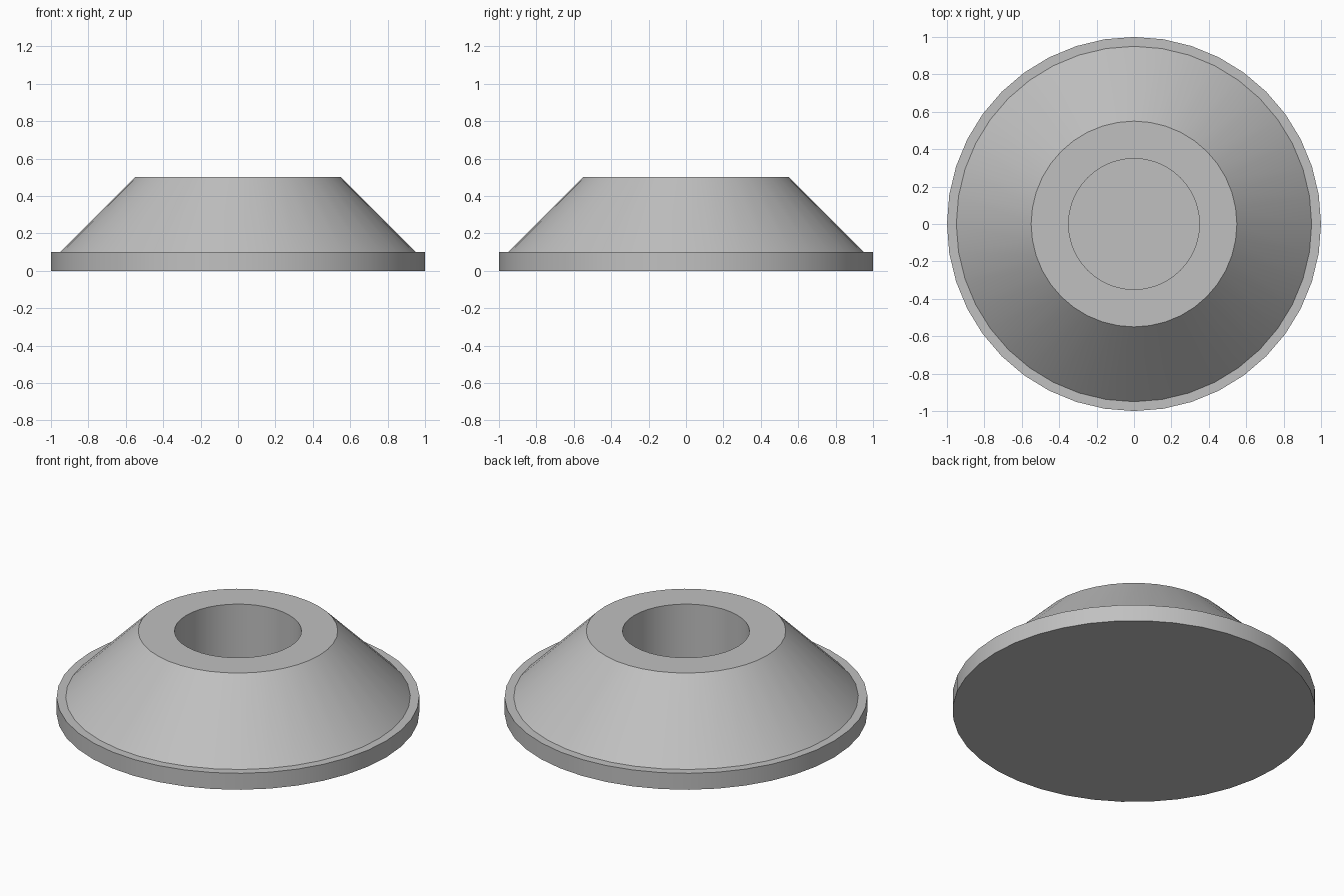
import bpy
import bmesh
from math import radians

SEGMENTS = 40

cube = bpy.data.objects.get("Cube")
if cube:
    bpy.data.objects.remove(cube, do_unlink=True)

# Single plain grey
grey = bpy.data.materials.new("plain grey")
grey.use_nodes = True
colour = (0.53, 0.53, 0.53, 1.0)
grey.diffuse_color = colour
grey.node_tree.nodes["Principled BSDF"].inputs["Base Color"].default_value = colour


def turned_part(name, profile):
    """Spin a radius/height profile into rings and cap both ends."""
    bm = bmesh.new()
    verts = [bm.verts.new((r, 0, z)) for r, z in profile]
    edges = [bm.edges.new(pair) for pair in zip(verts, verts[1:])]
    bmesh.ops.spin(bm, geom=verts + edges, cent=(0, 0, 0), axis=(0, 0, 1),
                   angle=radians(360), steps=SEGMENTS, use_merge=True)
    bmesh.ops.remove_doubles(bm, verts=bm.verts, dist=0.0001)
    bmesh.ops.holes_fill(bm, edges=[e for e in bm.edges if e.is_boundary], sides=0)
    bmesh.ops.recalc_face_normals(bm, faces=bm.faces)
    mesh = bpy.data.meshes.new(name)
    bm.to_mesh(mesh)
    bm.free()
    mesh.materials.append(grey)
    obj = bpy.data.objects.new(name, mesh)
    bpy.context.collection.objects.link(obj)
    bpy.ops.object.select_all(action="DESELECT")
    obj.select_set(True)
    bpy.context.view_layer.objects.active = obj
    bpy.ops.object.shade_smooth_by_angle(angle=radians(30))
    return obj


# Base disc, sloping collar and blind bore, turned as one closed solid
turned_part("flanged_collar", [
    (1.0, 0.0), (1.0, 0.1),      # base disc
    (0.95, 0.1), (0.55, 0.5),    # sloping collar
    (0.35, 0.5), (0.35, 0.1),    # blind bore
])
